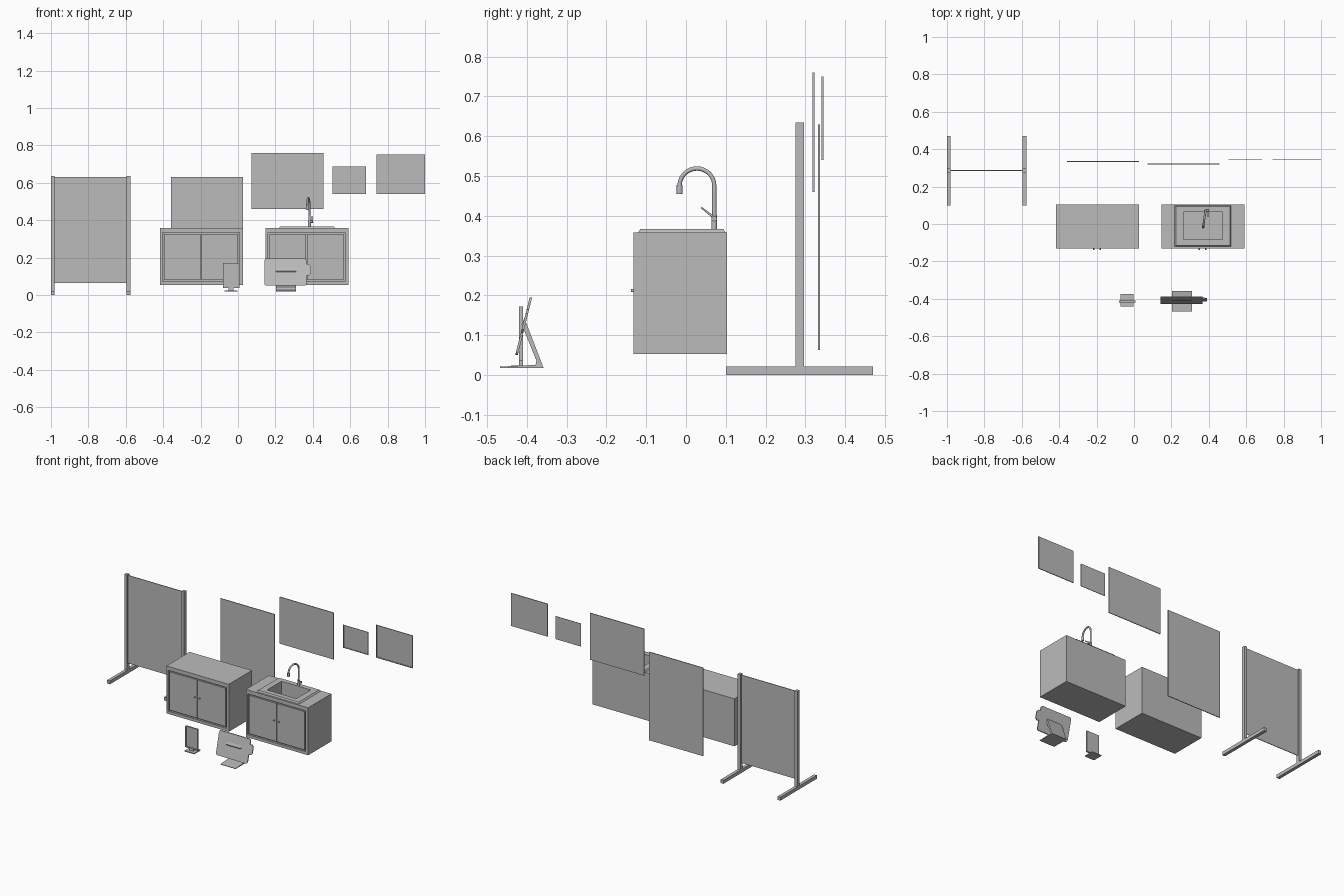
import bpy, bmesh, math
from mathutils import Vector, Matrix

if "Cube" in bpy.data.objects:
    bpy.data.objects.remove(bpy.data.objects["Cube"], do_unlink=True)

grey = bpy.data.materials.new("plain_grey")
grey.use_nodes = True
grey.diffuse_color = (0.5, 0.5, 0.5, 1)
grey.node_tree.nodes["Principled BSDF"].inputs["Base Color"].default_value = (0.5, 0.5, 0.5, 1)


def finish(bm, name, smooth=False):
    bmesh.ops.recalc_face_normals(bm, faces=bm.faces)
    mesh = bpy.data.meshes.new(name)
    bm.to_mesh(mesh)
    bm.free()
    mesh.materials.append(grey)
    obj = bpy.data.objects.new(name, mesh)
    bpy.context.collection.objects.link(obj)
    if smooth:
        bpy.ops.object.select_all(action='DESELECT')
        obj.select_set(True)
        bpy.context.view_layer.objects.active = obj
        bpy.ops.object.shade_smooth_by_angle()
    return obj


def box_mesh(x, y, z):
    bm = bmesh.new()
    bmesh.ops.create_cube(bm, size=1)
    for v in bm.verts:
        v.co = Vector([(r[0] + r[1]) / 2 + c * (r[1] - r[0]) for r, c in zip((x, y, z), v.co)])
    return bm


def box(name, x, y, z):
    return finish(box_mesh(x, y, z), name)


def face_toward(bm, direction):
    bm.normal_update()
    return max(bm.faces, key=lambda f: f.normal.dot(Vector(direction)))


def pocket(bm, direction, a, b, depth):
    """Sink a rectangular recess, spanning a and b on the face's two axes."""
    d = Vector(direction)
    face = face_toward(bm, d)
    axes = [i for i in range(3) if not d[i]]
    mid = face.calc_center_median()
    outer = list(face.verts)
    rim, floor = [], []
    for v in outer:
        p = v.co.copy()
        for i, r in zip(axes, (a, b)):
            p[i] = r[1] if v.co[i] > mid[i] else r[0]
        rim.append(bm.verts.new(p))
        floor.append(bm.verts.new(p - d * depth))
    bm.faces.remove(face)
    for i in range(4):
        j = (i + 1) % 4
        bm.faces.new((outer[i], outer[j], rim[j], rim[i]))
        bm.faces.new((rim[i], rim[j], floor[j], floor[i]))
    bm.faces.new(floor)


def rod(name, p, q, r, r2=None, sides=16):
    p, q = Vector(p), Vector(q)
    bm = bmesh.new()
    bmesh.ops.create_cone(bm, cap_ends=True, segments=sides, radius1=r, radius2=r2 or r,
                          depth=(q - p).length)
    turn = (q - p).to_track_quat('Z', 'Y').to_matrix().to_4x4()
    bm.transform(Matrix.Translation((p + q) / 2) @ turn)
    return finish(bm, name, True)


def prism(name, outline, place, depth):
    """Extrude an outline; place maps (u, v, thickness) to a position."""
    bm = bmesh.new()
    rings = [[bm.verts.new(place(u, v, t)) for u, v in outline] for t in (0, depth)]
    bm.faces.new(rings[0])
    bm.faces.new(rings[1])
    n = len(outline)
    for i in range(n):
        j = (i + 1) % n
        bm.faces.new((rings[0][i], rings[0][j], rings[1][j], rings[1][i]))
    return finish(bm, name)


def framed_panel(name, x, y, z, edge, depth):
    bm = box_mesh(x, y, z)
    pocket(bm, (0, -1, 0), (x[0] + edge, x[1] - edge), (z[0] + edge, z[1] - edge), depth)
    return finish(bm, name)


# Free-standing partition screen
for side, x in (("right", -0.99), ("left", -0.585)):
    span = (x - 0.01, x + 0.01)
    box(side + "_screen_post", span, (0.275, 0.297), (0.022, 0.635))
    box(side + "_screen_foot", span, (0.1, 0.47), (0, 0.022))
box("screen_panel", (-0.985, -0.59), (0.284, 0.288), (0.065, 0.63))

# Hanging boards
box("tall_board", (-0.357, 0.027), (0.332, 0.337), (0.063, 0.63))
box("wide_board", (0.073, 0.457), (0.318, 0.323), (0.46, 0.76))
framed_panel("small_frame", (0.505, 0.685), (0.343, 0.346), (0.54, 0.687), 0.006, 0.002)
framed_panel("large_frame", (0.741, 1.0), (0.341, 0.346), (0.54, 0.75), 0.006, 0.003)


# Cabinets with recessed double doors
def cabinet(name, x0, basin=None):
    x1 = x0 + 0.443
    bm = box_mesh((x0, x1), (-0.132, 0.103), (0.053, 0.358))
    left, right, low, high = x0 + 0.012, x1 - 0.018, 0.071, 0.333
    pocket(bm, (0, -1, 0), (left, right), (low, high), 0.012)
    if basin:
        pocket(bm, (0, 0, 1), *basin, 0.14)
    finish(bm, name + "_body")
    mid, gap = (left + right) / 2, 0.008
    for side, span, knob in (("right", (left + gap, mid - 0.002), mid - 0.017),
                             ("left", (mid + 0.002, right - gap), mid + 0.017)):
        box(f"{name}_{side}_door", span, (-0.13, -0.12), (low + gap, high - gap))
        rod(f"{name}_{side}_knob", (knob, -0.13, 0.212), (knob, -0.138, 0.212), 0.004)


cabinet("plain_cabinet", -0.416)
cabinet("sink_cabinet", 0.148, ((0.255, 0.483), (-0.093, 0.077)))

# Sink with sloped rim and basin
bm = box_mesh((0.217, 0.52), (-0.121, 0.1), (0.357, 0.367))
for v in face_toward(bm, (0, 0, 1)).verts:
    v.co.x += 0.008 if v.co.x < 0.36 else -0.008
    v.co.y += 0.006 if v.co.y < 0 else -0.006
bm.faces.remove(face_toward(bm, (0, 0, -1)))
pocket(bm, (0, 0, 1), (0.265, 0.473), (-0.083, 0.063), 0.13)
finish(bm, "sink_basin")
rod("sink_drain", (0.366, -0.013, 0.237), (0.366, -0.013, 0.241), 0.018)

# Gooseneck tap
base = Vector((0.382, 0.071, 0))
tip = Vector((0.37, -0.016, 0))
centre, reach = (base + tip) / 2, (base - tip) / 2
path = [base + Vector((0, 0, 0.4))]
for i in range(17):
    a = math.pi * i / 16
    path.append(centre + reach * math.cos(a) + Vector((0, 0, 0.476 + 0.043 * math.sin(a))))
curve = bpy.data.curves.new("tap_spout", 'CURVE')
curve.dimensions = '3D'
curve.bevel_depth = 0.0055
curve.bevel_resolution = 3
curve.use_fill_caps = True
line = curve.splines.new('POLY')
line.points.add(len(path) - 1)
for point, p in zip(line.points, path):
    point.co = (*p, 1)
curve.materials.append(grey)
bpy.context.collection.objects.link(bpy.data.objects.new("tap_spout", curve))
rod("tap_base", base + Vector((0, 0, 0.365)), base + Vector((0, 0, 0.402)), 0.0075)
rod("tap_nozzle", tip + Vector((0, 0, 0.455)), tip + Vector((0, 0, 0.478)), 0.0075)
rod("tap_valve", base + Vector((0, 0, 0.393)), base + Vector((0.02, 0, 0.393)), 0.007)
rod("tap_lever", (0.396, 0.069, 0.397), (0.396, 0.038, 0.421), 0.003, 0.002)

# Small upright sign on a base plate
framed_panel("sign_panel", (-0.081, 0.007), (-0.42, -0.409), (0.036, 0.172), 0.006, 0.004)
box("sign_neck", (-0.05, -0.024), (-0.42, -0.409), (0.022, 0.037))
box("sign_base", (-0.071, -0.003), (-0.44, -0.375), (0.018, 0.024))

# Tilted rounded board with a side tab
outline = []
for cx, cz, start in ((0.354, 0.183, 0), (0.154, 0.183, 90), (0.154, 0.062, 180), (0.354, 0.062, 270)):
    for step in range(5):
        a = math.radians(start + step * 22.5)
        outline.append((cx + 0.012 * math.cos(a), cz + 0.012 * math.sin(a)))


def tilted(u, v, t):
    return (u, -0.429 + (v - 0.05) * 0.25 + t, v)


prism("display_board", outline, tilted, 0.006)
tab = [(0.36, 0.105), (0.38, 0.105), (0.39, 0.115), (0.39, 0.155), (0.38, 0.165), (0.36, 0.165)]
prism("display_tab", tab, tilted, 0.006)


# Folded easel stand behind the board
def across(u, v, t):
    return (0.202 + t, u, v)


prism("easel_base", [(-0.468, 0.018), (-0.358, 0.018), (-0.368, 0.026), (-0.468, 0.021)], across, 0.108)
prism("easel_leg", [(-0.358, 0.018), (-0.378, 0.025), (-0.376, 0.036), (-0.413, 0.128), (-0.406, 0.143)],
      across, 0.108)
